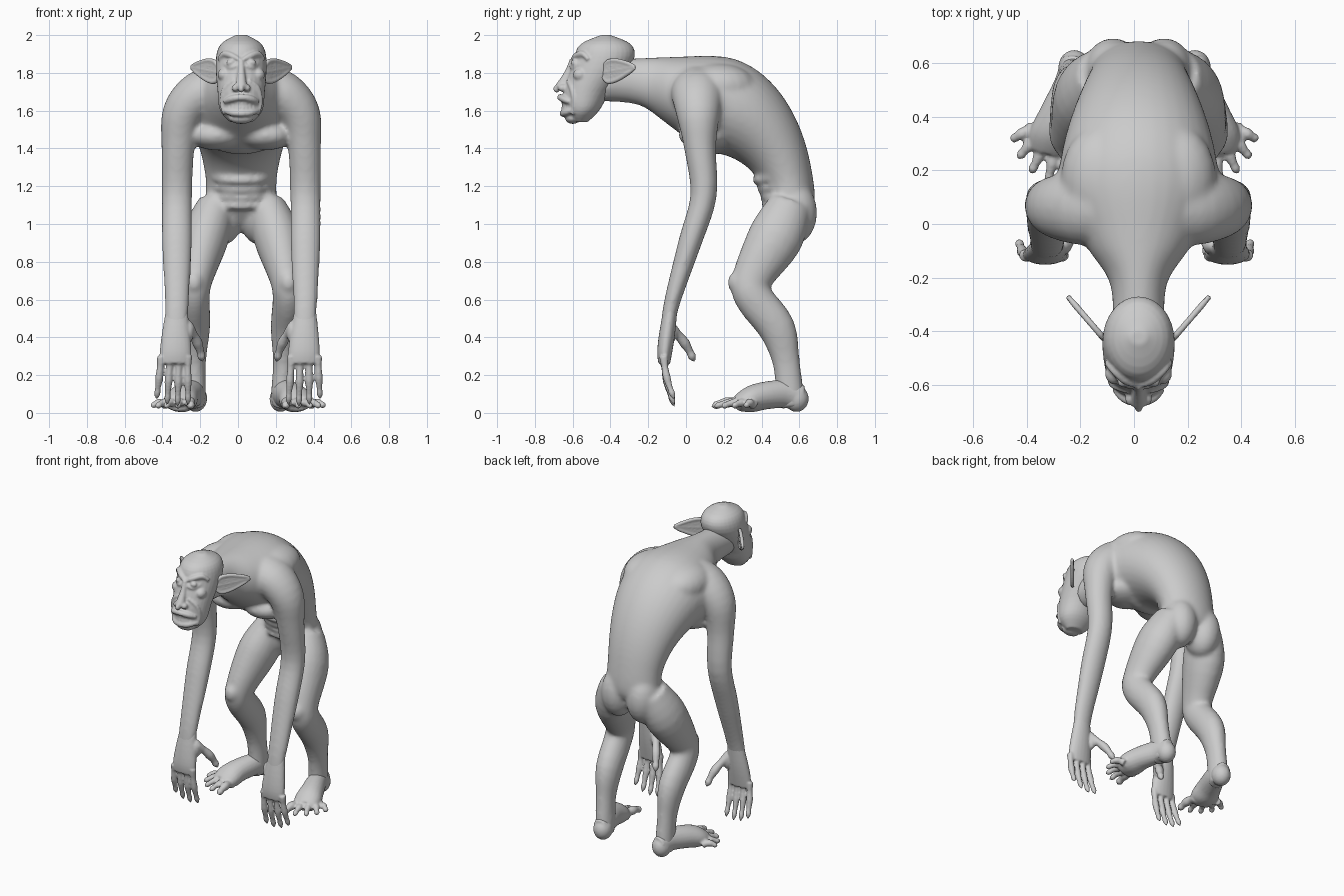
import bpy, bmesh
from math import sin, cos, pi, radians, sqrt
from mathutils import Vector, Matrix

cube = bpy.data.objects.get("Cube")
if cube:
    bpy.data.objects.remove(cube, do_unlink=True)

skin = bpy.data.materials.new("grey_skin")
skin.use_nodes = True
grey = (.6, .6, .6, 1)
skin.diffuse_color = grey
skin.node_tree.nodes["Principled BSDF"].inputs["Base Color"].default_value = grey
across = Vector((1, 0, 0))


def resample(rows, steps=4):
    """Catmull-Rom interpolation between rows of numbers."""
    out = []
    last = len(rows) - 1
    for i in range(last):
        before, start, end, after = (rows[max(0, min(last, i + k))] for k in (-1, 0, 1, 2))
        for s in range(steps):
            t = s / steps
            out.append([b + t / 2 * (c - a + t * (2*a - 5*b + 4*c - d + t * (3*(b - c) + d - a)))
                        for a, b, c, d in zip(before, start, end, after)])
    return out + [list(rows[last])]


def loft(bm, rings, sides):
    """Skin rings of (centre, first axis, second axis) and cap both ends."""
    loops = []
    for centre, u, v in rings:
        angles = [2 * pi * k / sides for k in range(sides)]
        loops.append([bm.verts.new(centre + u * cos(a) + v * sin(a)) for a in angles])
    for lower, upper in zip(loops, loops[1:]):
        for k in range(sides):
            n = (k + 1) % sides
            bm.faces.new((lower[k], lower[n], upper[n], upper[k]))
    bm.faces.new(loops[0][::-1])
    bm.faces.new(loops[-1])


def tube(bm, rows, deep=(1, 1), sides=20, both=True):
    """Limb along rows of (x, y, z, radius); deep is the depth ratio at start and end."""
    rows = resample(rows)
    last = len(rows) - 1
    for side in ((1, -1) if both else (1,)):
        points = [Vector((side * x, y, z)) for x, y, z, radius in rows]
        rings = []
        for i, point in enumerate(points):
            along = (points[min(i + 1, last)] - points[max(i - 1, 0)]).normalized()
            ref = across if abs(along.x) < .97 else Vector((0, 0, 1))
            u = (ref - along * ref.dot(along)).normalized()
            radius = rows[i][-1]
            ratio = deep[0] + (deep[1] - deep[0]) * i / last
            rings.append((point, u * radius, along.cross(u) * radius * ratio))
        loft(bm, rings, sides)


def slabs(bm, rows):
    """Central mass from rows of (y, z of one edge, y, z of the other edge, half width)."""
    rings = []
    for ya, za, yb, zb, width in resample(rows):
        a, b = Vector((0, ya, za)), Vector((0, yb, zb))
        rings.append(((a + b) / 2, across * width, (a - b) / 2))
    loft(bm, rings, sides=32)


def ball(bm, centre, radii, both=True):
    x, y, z = centre
    for side in ((1, -1) if both else (1,)):
        place = Matrix.Translation((side * x, y, z)) @ Matrix.Diagonal((*radii, 1))
        bmesh.ops.create_uvsphere(bm, u_segments=20, v_segments=12, radius=1, matrix=place)


def cord(bm, points, radius, both=True):
    """Thin raised fold with tapered ends."""
    last = len(points) - 1
    rows = [(*p, radius * (.6 if i in (0, last) else 1)) for i, p in enumerate(points)]
    tube(bm, rows, sides=10, both=both)


def digit(bm, base, tip, radius, bend):
    """Finger or toe with swelling knuckles and a claw at the tip."""
    rows = []
    for i in range(9):
        t = i / 8
        point = Vector(base).lerp(Vector(tip), t) + Vector(bend) * sin(pi * t)
        swell = .1 if i == 8 else 1 - .3 * t + .1 * cos(4 * pi * t)
        rows.append((*point, radius * swell))
    tube(bm, rows, sides=12)


def finish(name, bm, voxel, smoothing):
    """Fuse the overlapping volumes of a part, with the body's slight sideways lean."""
    for vert in bm.verts:
        vert.co.x += .017 * min(1, max(0, vert.co.z / .6))
    bmesh.ops.recalc_face_normals(bm, faces=bm.faces)
    mesh = bpy.data.meshes.new(name)
    bm.to_mesh(mesh)
    bm.free()
    part = bpy.data.objects.new(name, mesh)
    bpy.context.collection.objects.link(part)
    mesh.materials.append(skin)
    bpy.context.view_layer.objects.active = part
    fuse = part.modifiers.new("fuse", "REMESH")
    fuse.mode = "VOXEL"
    fuse.voxel_size = voxel
    fuse.use_smooth_shade = True
    bpy.ops.object.modifier_apply(modifier=fuse.name)
    soften = part.modifiers.new("soften", "SMOOTH")
    soften.iterations = smoothing
    bpy.ops.object.modifier_apply(modifier=soften.name)


# Torso: level neck, then back and belly as two quarter ellipses
bm = bmesh.new()
trunk = [(-.4, 1.87, -.45, 1.65, .1), (-.2, 1.88, -.25, 1.63, .105), (-.05, 1.885, -.1, 1.53, .2)]
for degrees in range(0, 91, 15):
    s, c = sin(radians(degrees)), cos(radians(degrees))
    trunk.append((.15 + .53 * s, 1.1 + .79 * c, .1 + .32 * s, 1.1 + .28 * c, .3 - .12 * s * s))
trunk.append((.6, 1, .5, 1, .1))
slabs(bm, trunk)
ball(bm, centre=(.095, .57, 1.06), radii=(.11, .125, .17))    # buttocks
ball(bm, centre=(.13, .1, 1.47), radii=(.15, .14, .08))       # chest muscles
ball(bm, centre=(.14, .17, 1.73), radii=(.15, .2, .12))       # shoulder blades

# Belly folds
for fold in range(4):
    arc = [radians(d) for d in range(-60, 61, 30)]
    height = 1.25 - .045 * fold
    middle = .24 + .32 * sqrt(1 - ((height - 1.1) / .28) ** 2)
    cord(bm, [(.17 * sin(a), middle - .14 * cos(a), height - .02 * cos(a)) for a in arc], .02, both=False)

# Collar bones
cord(bm, [(.02, -.17, 1.66), (.1, -.1, 1.62), (.26, -.02, 1.7)], .02)

# Arms from the neck base to the wrist
tube(bm, [(.1, .05, 1.75, .1), (.22, .06, 1.69, .12), (.31, .065, 1.58, .11), (.335, .075, 1.4, .088),
          (.34, .093, 1.15, .081), (.34, .02, .9, .08), (.34, -.07, .6, .065), (.34, -.1, .45, .06)],
     deep=(1.25, .58))

# Legs from the hip to the heel
tube(bm, [(.13, .55, 1.1, .1), (.19, .475, .93, .125), (.24, .35, .71, .09), (.25, .36, .61, .084),
          (.24, .48, .45, .08), (.235, .53, .27, .058), (.23, .55, .1, .058), (.23, .56, .03, .05)],
     deep=(1.15, 1.3))
ball(bm, centre=(.25, .27, .69), radii=(.05, .05, .06))       # kneecaps
finish("body", bm, voxel=.012, smoothing=12)

# Head: skull and jaw as level slices of (height, front, back, half width)
bm = bmesh.new()
slices = [(2, -.45, -.4, .03), (1.95, -.56, -.29, .11), (1.86, -.6, -.28, .135),
          (1.7, -.65, -.4, .125), (1.6, -.64, -.46, .112), (1.54, -.6, -.52, .06)]
slabs(bm, [(front, z, back, z, width) for z, front, back, width in slices])


def face(x, z, out=0):
    """Point on the front of the face."""
    return x, max(-.65, -.6 - .3 * (1.88 - z)) + 6 * x * x - out, z


cord(bm, [face(.01, 1.87), face(.05, 1.89), face(.09, 1.9), face(.12, 1.87)], .017)  # brows
ball(bm, face(.055, 1.853), radii=(.024, .02, .018))          # eyes
cord(bm, [face(.055 + .033 * cos(a), 1.85 + .022 * sin(a)) for a in (pi, 4, 5, 2 * pi)], .01)  # eye bags
cord(bm, [face(.04, 1.76), face(.085, 1.72), face(.1, 1.65), face(.09, 1.58)], .015)  # cheek folds
ball(bm, face(.09, 1.79, -.02), radii=(.035, .04, .035))      # cheek bones

# Nose
tube(bm, [(*face(0, 1.87), .013), (*face(0, 1.8), .02), (*face(0, 1.72, .015), .032)], both=False)
ball(bm, face(.03, 1.72, .01), radii=(.02, .025, .02))
ball(bm, face(0, 1.715, .035), radii=(.015, .018, .02), both=False)

# Lips and teeth
steps = [.03 * i for i in range(-3, 4)]
cord(bm, [face(x, 1.67 - 3 * x * x, .015) for x in steps], .018, both=False)
cord(bm, [face(x, 1.585 + 2 * x * x, .002) for x in steps], .018, both=False)
for i in range(4):
    x = .01 + .018 * i
    for height in (1.643, 1.615):
        ball(bm, face(x, height - x * x), radii=(.009, .01, .017))
ball(bm, centre=(0, -.6, 1.56), radii=(.065, .04, .03), both=False)  # chin
finish("head", bm, voxel=.007, smoothing=2)

# Ears: thin pointed leaves with a raised rim
bm = bmesh.new()
root, tip = Vector((.11, -.45, 1.8)), Vector((.265, -.27, 1.83))
leaf = [(root.lerp(tip, i / 6), .005 + .05 * sin(pi * (i / 6) ** .6)) for i in range(7)]
tube(bm, [(*point, .01) for point, width in leaf], sides=16)
for direction in (-1, 1):
    edge = [point + Vector((0, 0, direction * width)) for point, width in leaf]
    cord(bm, edge, .012)
    for inner in (.25, .5, .75):
        cord(bm, [point.lerp(rim, inner) for (point, width), rim in zip(leaf, edge)], .009)
finish("ears", bm, voxel=.005, smoothing=2)

# Hands: palm, four fingers and thumb
bm = bmesh.new()
tube(bm, [(.34, -.08, .56, .055), (.34, -.1, .42, .075), (.34, -.113, .32, .084), (.34, -.115, .26, .08)],
     deep=(.65, .38))
for finger in range(4):
    x = .275 + .046 * finger
    spread = finger - 1
    digit(bm, (x, -.118, .3), (x + .01 * spread, -.06, .03 + .01 * spread ** 2), .022, bend=(0, -.012, 0))
ball(bm, centre=(.275, -.08, .43), radii=(.03, .035, .06))    # thumb pad
digit(bm, (.275, -.08, .45), (.195, .045, .27), .029, bend=(-.01, .01, .01))
finish("hands", bm, voxel=.007, smoothing=2)

# Feet: heel to ball, then toes fanned around the ball
bm = bmesh.new()
tube(bm, [(.225, .61, .08, .05), (.24, .52, .1, .062), (.28, .41, .09, .075), (.305, .33, .068, .088),
          (.32, .27, .05, .075)], deep=(1.4, .55))
ball(bm, centre=(.225, .585, .075), radii=(.06, .065, .07))   # heels
for toe in range(5):
    fan = radians(20 * toe)
    base = Vector((.26, .3, .045)).lerp(Vector((.38, .36, .04)), toe / 4)
    end = (.25 + .215 * sin(fan), .35 - .215 * cos(fan), .03)
    digit(bm, base, end, .03 if toe == 0 else .024, bend=(0, 0, .018))
finish("feet", bm, voxel=.008, smoothing=3)
